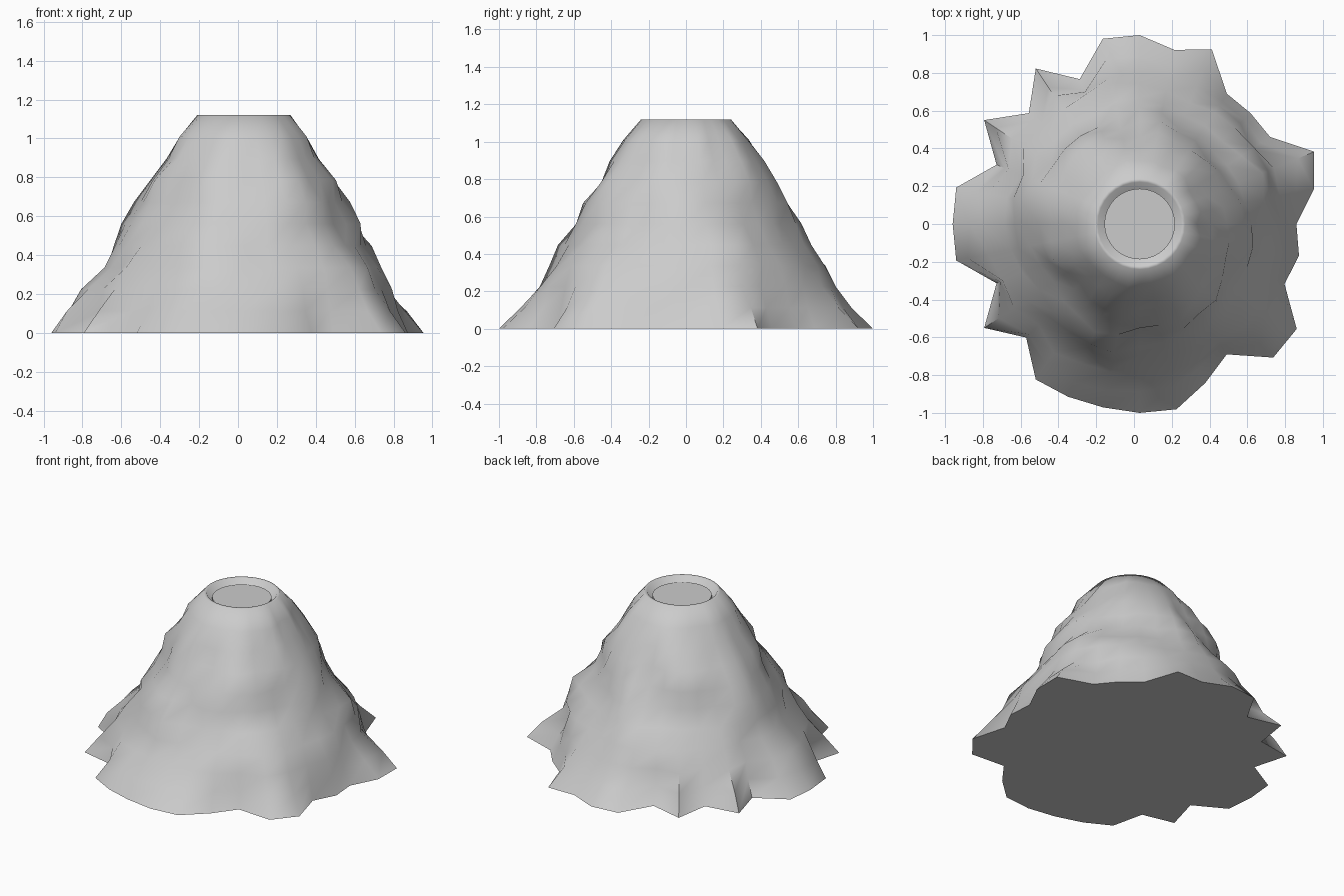
import bpy, bmesh, math, random

if "Cube" in bpy.data.objects:
    bpy.data.objects.remove(bpy.data.objects["Cube"])

random.seed(7)
SEGS = 32
CX = 0.03          # crater axis
HEIGHT = 1.12

# Radius of the jagged foot, one value per segment, counter-clockwise from +x
FOOT = [.83, .94, 1.0, .83, .83, .83, 1.0, .94, 1.0, 1.0, .83, .99, .83, .99, .82, .99,
        .99, .99, .82, .99, .85, .99, .99, .99, 1.0, 1.0, .91, .83, 1.0, 1.0, .83, .86]
# Mean slope radius at evenly spaced heights, and how far the foot shape carries up
SLOPE = [.93, .86, .79, .72, .655, .595, .535, .47, .40, .33, .24]
CARRY = [1, .75, .4, .2, .1, 0, 0, 0, 0, 0, 0]


def ring(bm, radii, z):
    return [bm.verts.new((CX + r * math.cos(math.tau * k / SEGS),
                          r * math.sin(math.tau * k / SEGS), z))
            for k, r in enumerate(radii)]


def bridge(bm, a, b):
    for k in range(SEGS):
        n = (k + 1) % SEGS
        bm.faces.new((a[k], a[n], b[n], b[k]))


def finish(bm, name):
    bmesh.ops.recalc_face_normals(bm, faces=bm.faces)
    mesh = bpy.data.meshes.new(name)
    bm.to_mesh(mesh)
    bm.free()
    obj = bpy.data.objects.new(name, mesh)
    bpy.context.collection.objects.link(obj)
    bpy.ops.object.select_all(action='DESELECT')
    obj.select_set(True)
    bpy.context.view_layer.objects.active = obj
    bpy.ops.object.shade_smooth_by_angle(angle=math.radians(60))
    return obj


# Rocky mountain: stacked rings, roughness drifting from ring to ring
bm = bmesh.new()
rough = [0.0] * SEGS
rings = []
last = len(SLOPE) - 1
for i, mean in enumerate(SLOPE):
    if 0 < i < last:
        raw = [random.uniform(-.09, .09) for _ in range(SEGS)]
        rough = [.4 * rough[k] + .6 * raw[k] + .3 * raw[k - 1] for k in range(SEGS)]
    amount = 0 if i in (0, last) else (1 - .6 * CARRY[i])
    radii = [mean * (1 + CARRY[i] * (FOOT[k] / .93 - 1)
                     + amount * max(-.09, min(.08, rough[k]))) for k in range(SEGS)]
    rings.append(ring(bm, radii, HEIGHT * i / last))
# Crater lip and inner wall
rings.append(ring(bm, [.222] * SEGS, HEIGHT))
rings.append(ring(bm, [.19] * SEGS, HEIGHT - .05))
for a, b in zip(rings, rings[1:]):
    bridge(bm, a, b)
bm.faces.new(rings[0][::-1])
bm.faces.new(rings[-1])
finish(bm, "mountain")

# Crater pool: flat disc just below the lip
bm = bmesh.new()
bmesh.ops.create_cone(bm, cap_ends=True, segments=SEGS, radius1=.187, radius2=.187, depth=.03)
bmesh.ops.translate(bm, verts=bm.verts, vec=(CX, 0, HEIGHT - .045))
finish(bm, "crater_pool")
